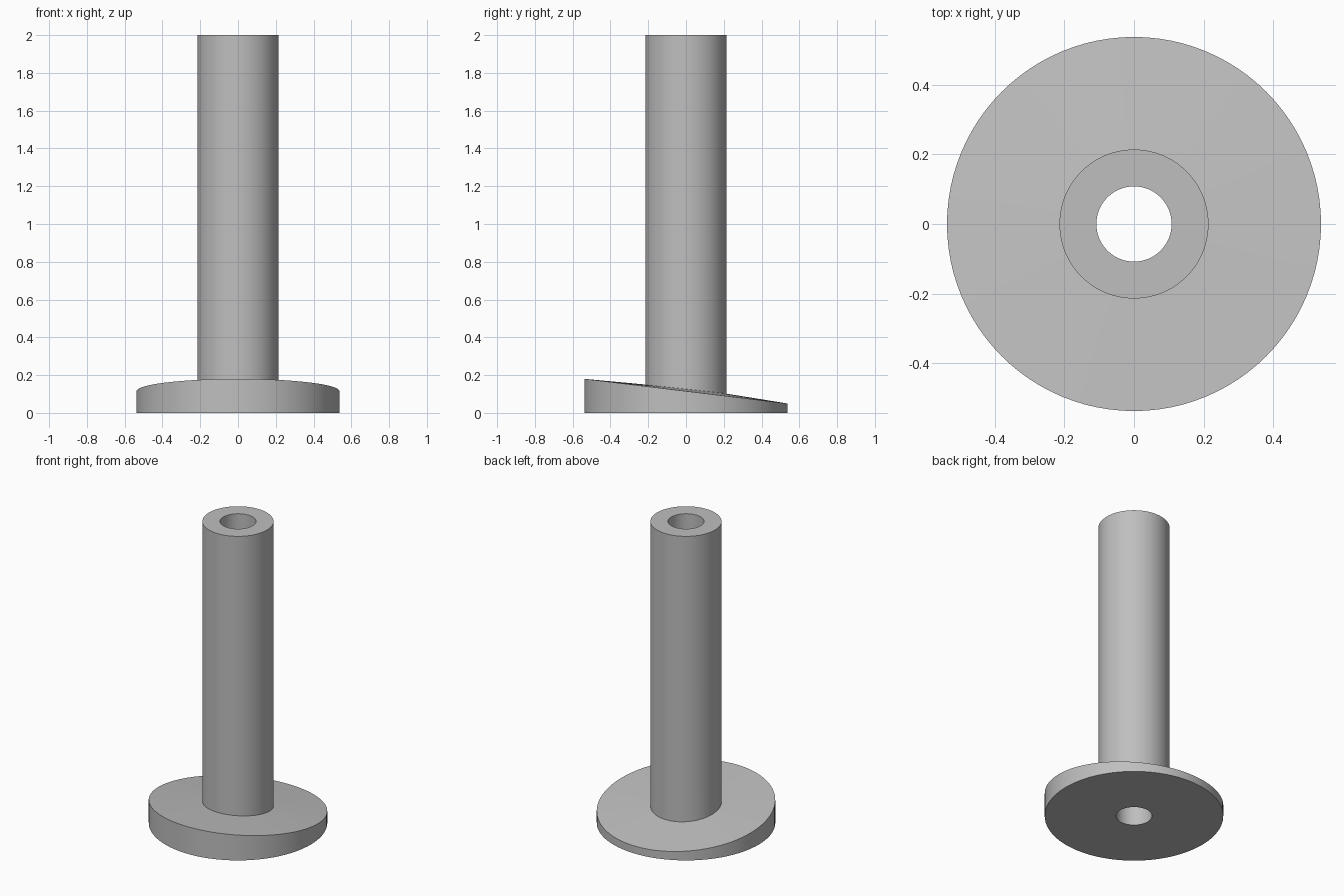
import bpy
import bmesh
import math

cube = bpy.data.objects.get("Cube")
if cube:
    bpy.data.objects.remove(cube, do_unlink=True)

SEGMENTS = 96
BORE, TUBE, RIM = 0.108, 0.214, 0.537

grey = bpy.data.materials.new("plain grey")
grey.use_nodes = True
colour = (0.52, 0.52, 0.52, 1)
grey.diffuse_color = colour
grey.node_tree.nodes["Principled BSDF"].inputs["Base Color"].default_value = colour


def rim_height(y):
    return 0.115 - 0.121 * y


def collar_height(y):
    return 0.126 - 0.113 * y


def level(z):
    return lambda y: z


def lathe(name, profile):
    """Join rings of (radius, height rule) into a closed hollow solid."""
    bm = bmesh.new()
    rings = []
    for radius, height in profile:
        ring = []
        for i in range(SEGMENTS):
            a = math.tau * i / SEGMENTS
            x, y = radius * math.cos(a), radius * math.sin(a)
            ring.append(bm.verts.new((x, y, height(y))))
        rings.append(ring)
    for lower, upper in zip(rings, rings[1:] + rings[:1]):
        for i in range(SEGMENTS):
            j = (i + 1) % SEGMENTS
            bm.faces.new((lower[i], lower[j], upper[j], upper[i]))
    bmesh.ops.recalc_face_normals(bm, faces=bm.faces)
    mesh = bpy.data.meshes.new(name)
    bm.to_mesh(mesh)
    bm.free()
    mesh.materials.append(grey)
    obj = bpy.data.objects.new(name, mesh)
    bpy.context.collection.objects.link(obj)
    bpy.ops.object.select_all(action="DESELECT")
    obj.select_set(True)
    bpy.context.view_layer.objects.active = obj
    bpy.ops.object.shade_smooth_by_angle(angle=math.radians(30))


# Sloped flange and hollow stem as one continuous skin
lathe("flanged_tube", [
    (BORE, level(0)),
    (RIM, level(0)),
    (RIM, rim_height),
    (TUBE, collar_height),
    (TUBE, level(2)),
    (BORE, level(2)),
])
